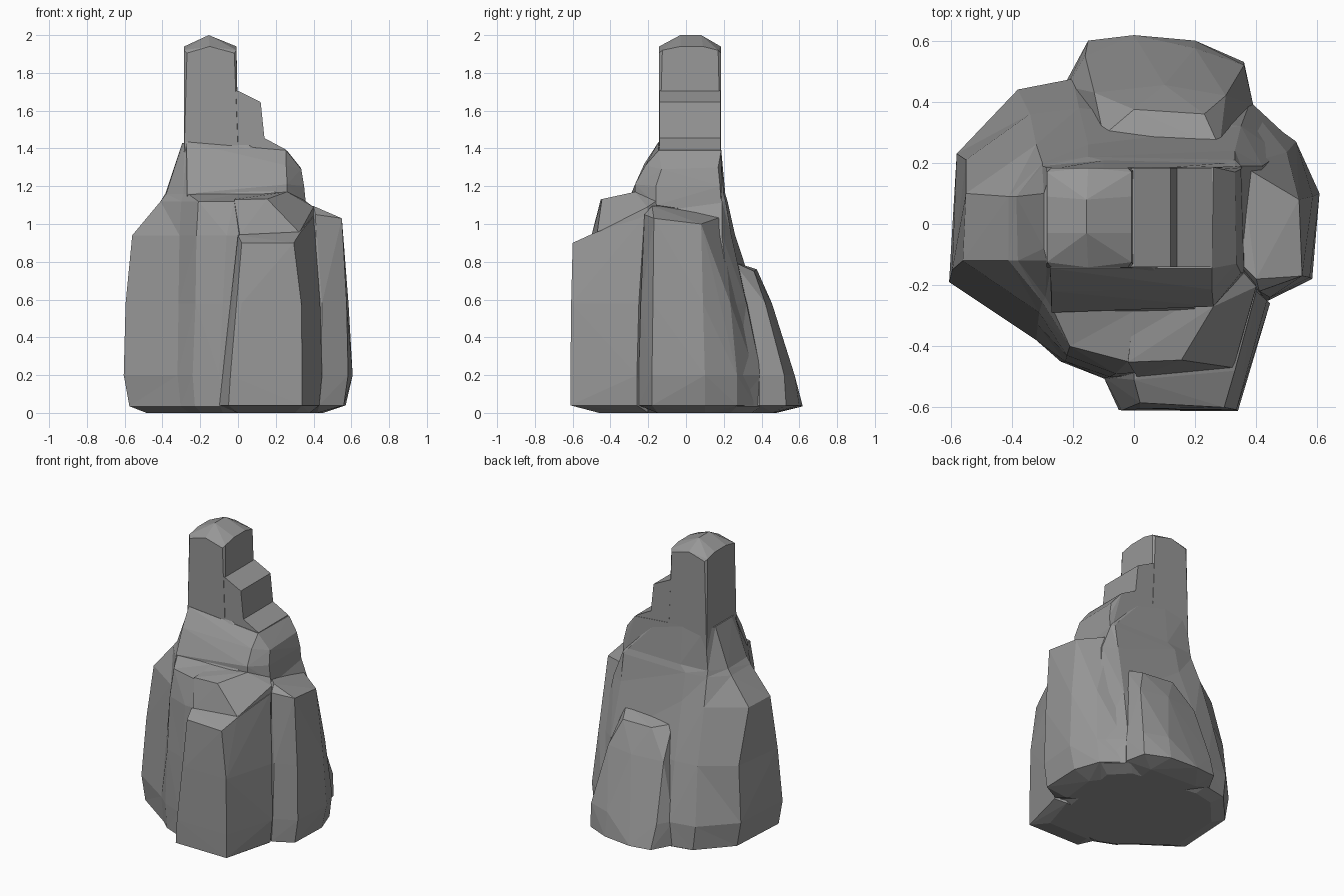
import bpy, bmesh

stone = bpy.data.materials.new("grey stone")
stone.diffuse_color = (0.31, 0.31, 0.31, 1)


def make(name, bm):
    bmesh.ops.recalc_face_normals(bm, faces=bm.faces[:])
    me = bpy.data.meshes.new(name)
    bm.to_mesh(me)
    bm.free()
    me.materials.append(stone)
    ob = bpy.data.objects.new(name, me)
    bpy.context.collection.objects.link(ob)
    return ob


def loft(name, rings):
    """Skin between rings of equal point count; each ring is (z, [(x, y)...])."""
    bm = bmesh.new()
    vs = [[bm.verts.new((x, y, z)) for x, y in pts] for z, pts in rings]
    n = len(vs[0])
    for a, b in zip(vs, vs[1:]):
        for i in range(n):
            j = (i + 1) % n
            bm.faces.new((a[i], a[j], b[j], b[i]))
    bm.faces.new(vs[0])
    bm.faces.new(vs[-1])
    bmesh.ops.triangulate(bm, faces=bm.faces[:])
    return make(name, bm)


def hull(name, pts):
    bm = bmesh.new()
    for p in pts:
        bm.verts.new(p)
    bmesh.ops.convex_hull(bm, input=bm.verts[:])
    loose = [v for v in bm.verts if not v.link_faces]
    bmesh.ops.delete(bm, geom=loose, context='VERTS')
    return make(name, bm)


def prism(name, profile, y0, y1):
    """XZ profile pushed along y."""
    bm = bmesh.new()
    f = bm.faces.new([bm.verts.new((x, y0, z)) for x, z in profile])
    ext = bmesh.ops.extrude_face_region(bm, geom=[f])["geom"]
    bmesh.ops.translate(bm, vec=(0, y1 - y0, 0),
                        verts=[v for v in ext if isinstance(v, bmesh.types.BMVert)])
    return make(name, bm)


# Main mass: broad foot narrowing to the spire
foot = [(-.10, -.505), (.30, -.50), (.43, -.24), (.52, .27), (.38, .40),
        (-.20, .475), (-.38, .44), (-.58, .23), (-.605, -.19), (-.32, -.38), (-.24, -.45)]
body = loft("rock_body", [
    (0.0, [(x * .8, y * .87) for x, y in foot]),
    (0.035, [(x * .95, y) for x, y in foot]),
    (0.2, foot),
    (0.58, [(-.08, -.50), (.30, -.48), (.41, -.22), (.48, .23), (.35, .32), (-.18, .38),
            (-.34, .36), (-.55, .21), (-.595, -.15), (-.315, -.33), (-.225, -.45)]),
    (0.94, [(-.06, -.49), (.26, -.475), (.38, -.21), (.42, .19), (.33, .24), (-.15, .26),
            (-.32, .26), (-.55, .10), (-.56, -.12), (-.31, -.29), (-.22, -.43)]),
    (1.12, [(-.02, -.45), (.15, -.445), (.34, -.16), (.35, .19), (.33, .21), (-.15, .22),
            (-.30, .20), (-.41, .09), (-.41, -.12), (-.30, -.255), (-.21, -.40)]),
    (1.16, [(0, -.285), (.2, -.28), (.32, -.14), (.33, .18), (.30, .20), (-.10, .208),
            (-.30, .19), (-.385, .09), (-.38, -.12), (-.29, -.24), (-.265, -.28)]),
    (1.43, [(-.10, -.135), (.05, -.135), (.08, -.12), (.08, .17), (.05, .18), (-.10, .183),
            (-.27, .18), (-.295, .10), (-.295, -.08), (-.285, -.12), (-.27, -.135)]),
])

# Steps running down the right side
steps = prism("right_steps", [(-.2, 1.25), (.22, 1.25), (.255, 1.36), (.255, 1.393),
                              (.14, 1.455), (.12, 1.645), (0, 1.705), (-.2, 1.72)], -.141, .183)

# Sloping block below the spire
block = hull("upper_block", [
    (-.275, -.145, 1.435), (.255, -.145, 1.39), (.26, -.27, 1.21), (-.27, -.29, 1.16),
    (-.27, -.22, 1.32), (.255, -.215, 1.31), (.335, -.13, 1.29), (.35, -.16, 1.2),
    (.26, .186, 1.388), (.33, .17, 1.3), (.35, .18, 1.2), (.355, .19, 1.05), (.36, -.16, 1.1),
    (-.27, .184, 1.435), (-.26, -.27, 1.05), (.26, -.27, 1.05), (-.26, .18, 1.05)])

# Spire with a faceted cap
spire = hull("spire", [(x, y, z) for x in (-.285, -.008) for y, z in
                       ((-.125, 1.92), (.17, 1.92), (-.03, 1.94), (.09, 1.94))]
             + [(x, y, 1.3) for x in (-.287, .004) for y in (-.143, .185)]
             + [(x, y, 1.905) for x in (-.27, -.02) for y in (-.142, .184)]
             + [(-.15, -.142, 1.94), (-.15, .184, 1.94), (-.155, -.03, 2), (-.155, .08, 2)])

# Front buttress
front = hull("front_buttress", [
    (.02, -.585, .90), (.295, -.60, .90), (0, -.51, .94), (.33, -.48, .955), (.40, -.22, 1.04),
    (0, -.3, .96), (.02, -.605, .58), (.335, -.608, .58), (.435, -.25, .58),
    (-.04, -.61, .2), (.34, -.612, .2), (-.05, -.608, .04), (.34, -.612, .04),
    (-.10, -.50, .04), (.43, -.26, .04), (.445, -.26, .2), (0, -.46, 0), (.3, -.46, 0),
    (.38, -.2, 0), (0, -.2, 0)])

# Sloping corner between front ledge, buttress and column
corner = hull("corner_slope", [
    (-.02, -.452, 1.13), (.155, -.445, 1.132), (.26, -.27, 1.17), (.36, -.16, 1.12),
    (.40, -.205, 1.09), (.325, -.47, .955), (.01, -.50, .94), (.40, -.22, .9), (.31, -.46, .8),
    (.02, -.49, .8), (0, -.28, 1.15), (0, -.2, .8), (.36, -.1, .8)])

# Right column, running round to the back
right = hull("right_column", [
    (.35, .193, 1.04), (.54, .08, 1.0), (.55, -.17, 1.03), (.41, -.22, 1.05),
    (.40, -.18, 1.095), (.34, -.12, 1.095), (.585, .09, .58), (.575, -.175, .58),
    (.607, .10, .2), (.583, -.18, .2), (.44, -.25, .2), (.445, -.24, .58), (.53, .27, .2),
    (.50, .235, .58), (.57, .10, .04), (.56, -.18, .04), (.43, -.25, .04), (.51, .27, .04),
    (.39, .37, .2), (.39, .37, .04), (.45, .1, 0), (.42, -.15, 0), (.3, .3, 0), (.2, 0, 0),
    (.2, 0, 1.05)])

# Back buttress
back = hull("back_buttress", [
    (-.10, .29, .78), (0, .375, .76), (.23, .36, .75), (.28, .25, .80), (0, .2, .81),
    (-.13, .43, .58), (.10, .455, .58), (.30, .42, .58), (-.16, .55, .2), (.2, .575, .2),
    (.36, .52, .2), (-.15, .60, .04), (0, .618, .035), (.2, .60, .04), (.36, .53, .04),
    (.39, .39, .2), (.39, .39, .04), (-.22, .45, .2), (-.22, .47, .04), (-.1, .48, 0),
    (.25, .46, 0), (0, .1, 0), (.2, .1, 0)])

# Merge everything into one skin
parts = [steps, block, spire, front, corner, right, back]
for p in parts:
    m = body.modifiers.new("join " + p.name, 'BOOLEAN')
    m.operation = 'UNION'
    m.solver = 'EXACT'
    m.object = p
merged = bpy.data.meshes.new_from_object(
    body.evaluated_get(bpy.context.evaluated_depsgraph_get()))
body.modifiers.clear()
body.data = merged
for p in parts:
    bpy.data.objects.remove(p)
body.name = "rock_spire"
